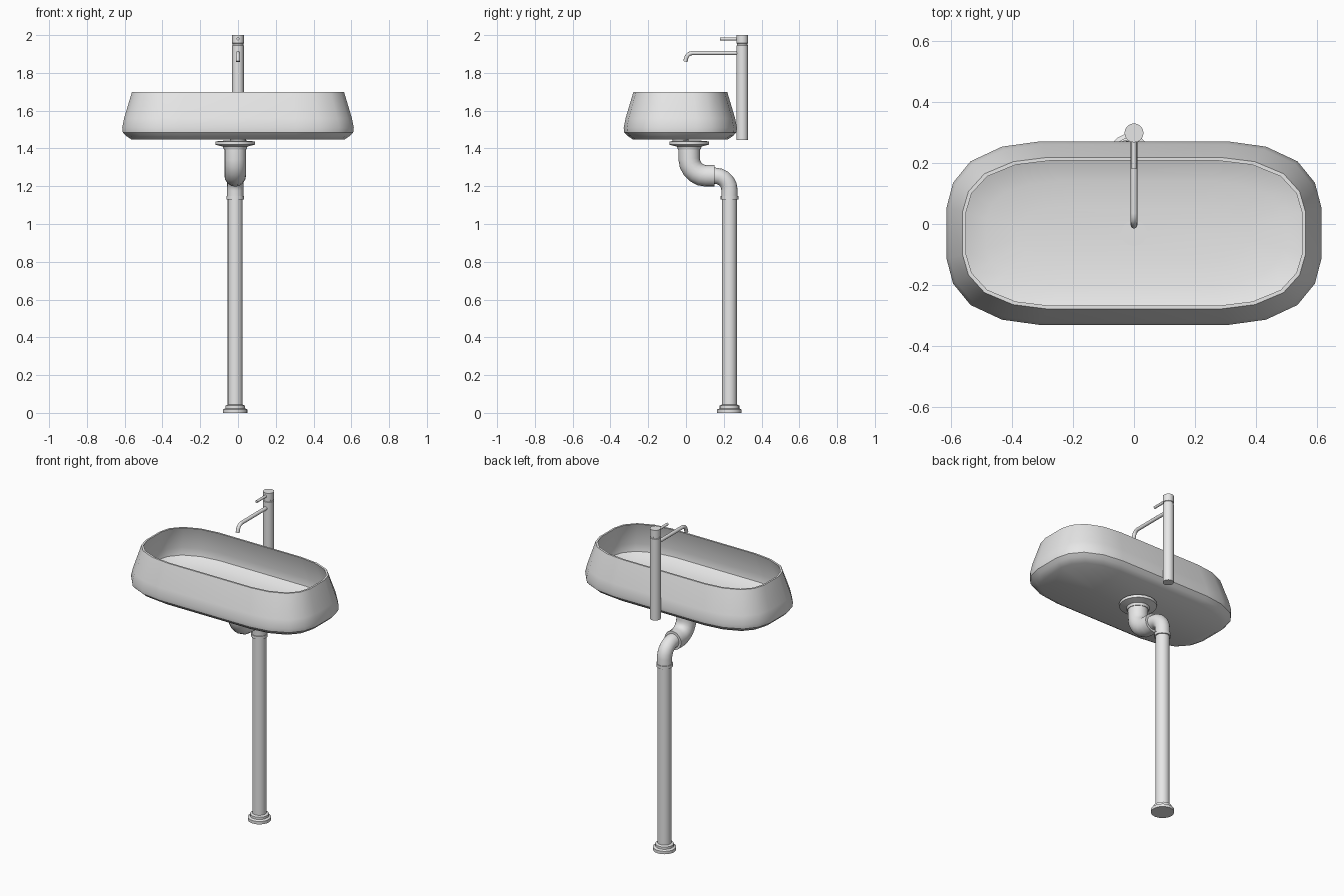
import bpy, bmesh
from math import sin, cos, pi, radians
from mathutils import Vector

cube = bpy.data.objects.get("Cube")
if cube:
    bpy.data.objects.remove(cube, do_unlink=True)

mat = bpy.data.materials.new("light grey")
mat.use_nodes = True
grey = (0.8, 0.8, 0.8, 1)
mat.diffuse_color = grey
mat.node_tree.nodes["Principled BSDF"].inputs["Base Color"].default_value = grey


def loft(name, rings, angle=35):
    """Skin a list of equal-length rings and cap both ends."""
    bm = bmesh.new()
    loops = [[bm.verts.new(p) for p in ring] for ring in rings]
    n = len(loops[0])
    for a, b in zip(loops, loops[1:]):
        for i in range(n):
            j = (i + 1) % n
            bm.faces.new((a[i], a[j], b[j], b[i]))
    bm.faces.new(loops[0][::-1])
    bm.faces.new(loops[-1])
    bmesh.ops.recalc_face_normals(bm, faces=bm.faces)
    mesh = bpy.data.meshes.new(name)
    bm.to_mesh(mesh)
    bm.free()
    mesh.materials.append(mat)
    ob = bpy.data.objects.new(name, mesh)
    bpy.context.collection.objects.link(ob)
    bpy.ops.object.select_all(action='DESELECT')
    ob.select_set(True)
    bpy.context.view_layer.objects.active = ob
    bpy.ops.object.shade_smooth_by_angle(angle=radians(angle))
    return ob


def lathe(name, x, y, profile, sides=16):
    """Turn (radius, z) pairs about a vertical axis."""
    turns = [2 * pi * i / sides for i in range(sides)]
    return loft(name, [[(x + r * cos(t), y + r * sin(t), z) for t in turns]
                       for r, z in profile])


def tube(name, x, path, radius, sides=12):
    """Sweep a circle along (y, z) points in a plane of constant x."""
    pts = [Vector((x, y, z)) for y, z in path]
    rings = []
    for i, p in enumerate(pts):
        before = (p - pts[i - 1]).normalized() if i else Vector()
        after = (pts[i + 1] - p).normalized() if i < len(pts) - 1 else Vector()
        d = (before + after).normalized()
        side = Vector((0, -d.z, d.y))
        rings.append([p + radius * (cos(t) * Vector((1, 0, 0)) + sin(t) * side)
                      for t in (2 * pi * k / sides for k in range(sides))])
    return loft(name, rings, 40)


def arc(y, z, r, start, end, steps=5):
    return [(y + r * cos(a), z + r * sin(a))
            for a in (radians(start + (end - start) * i / steps)
                      for i in range(steps + 1))]


# Basin: one rounded outline, inset by height, outside then inside
quarter = [(0.613, 0.085), (0.592, 0.165), (0.535, 0.235), (0.432, 0.283), (0.31, 0.30)]
outline = (quarter + [(-x, y) for x, y in quarter[::-1]]
           + [(-x, -y) for x, y in quarter] + [(x, -y) for x, y in quarter[::-1]])


def basin_ring(inset, z):
    sx, sy = 1 - inset / 0.613, 1 - inset / 0.30
    return [(x * sx, y * sy - 0.03, z) for x, y in outline]


basin_profile = [(0.05, 1.447), (0.02, 1.467), (0.003, 1.485), (0, 1.51), (0.01, 1.56),
                 (0.052, 1.70), (0.063, 1.70), (0.024, 1.56), (0.03, 1.515),
                 (0.07, 1.495), (0.13, 1.482), (0.22, 1.472)]
loft("basin", [basin_ring(d, z) for d, z in basin_profile])
lathe("drain", 0, -0.03, [(0.042, 1.43), (0.042, 1.473)])

# Trap: flange, large elbow, small elbow
px, py = -0.015, 0.23
lathe("trap_flange", px, 0.017, [(0.06, 1.395), (0.065, 1.41), (0.105, 1.42),
                                 (0.105, 1.437), (0.05, 1.442)], 20)
tube("large_elbow", px, [(0.017, 1.41)] + arc(0.107, 1.345, 0.09, 180, 270)
     + [(0.15, 1.255)], 0.057, 16)
tube("small_elbow", px, [(0.13, 1.255)] + arc(0.155, 1.18, 0.075, 90, 0)
     + [(py, 1.13)], 0.043, 16)

# Waste pipe with its collar and foot
lathe("waste_pipe", px, py, [(0.04, 0.02), (0.04, 1.14)])
lathe("pipe_collar", px, py, [(0.047, 1.13), (0.047, 1.148)])
lathe("pipe_foot", px, py, [(0.065, 0), (0.065, 0.018), (0.052, 0.024),
                            (0.052, 0.038), (0.04, 0.044)], 20)

# Tap: column with a groove below its cap, spout and lever
lathe("tap_column", 0, 0.298, [(0.031, 1.445), (0.031, 1.945), (0.028, 1.947),
                               (0.028, 1.955), (0.031, 1.957), (0.031, 2.0)], 20)
tube("spout", 0, [(0.29, 1.905)] + arc(0.035, 1.87, 0.035, 90, 160, 4)
     + [(-0.004, 1.86)], 0.011)
tube("lever", 0, [(0.29, 1.98), (0.18, 1.98)], 0.008)
